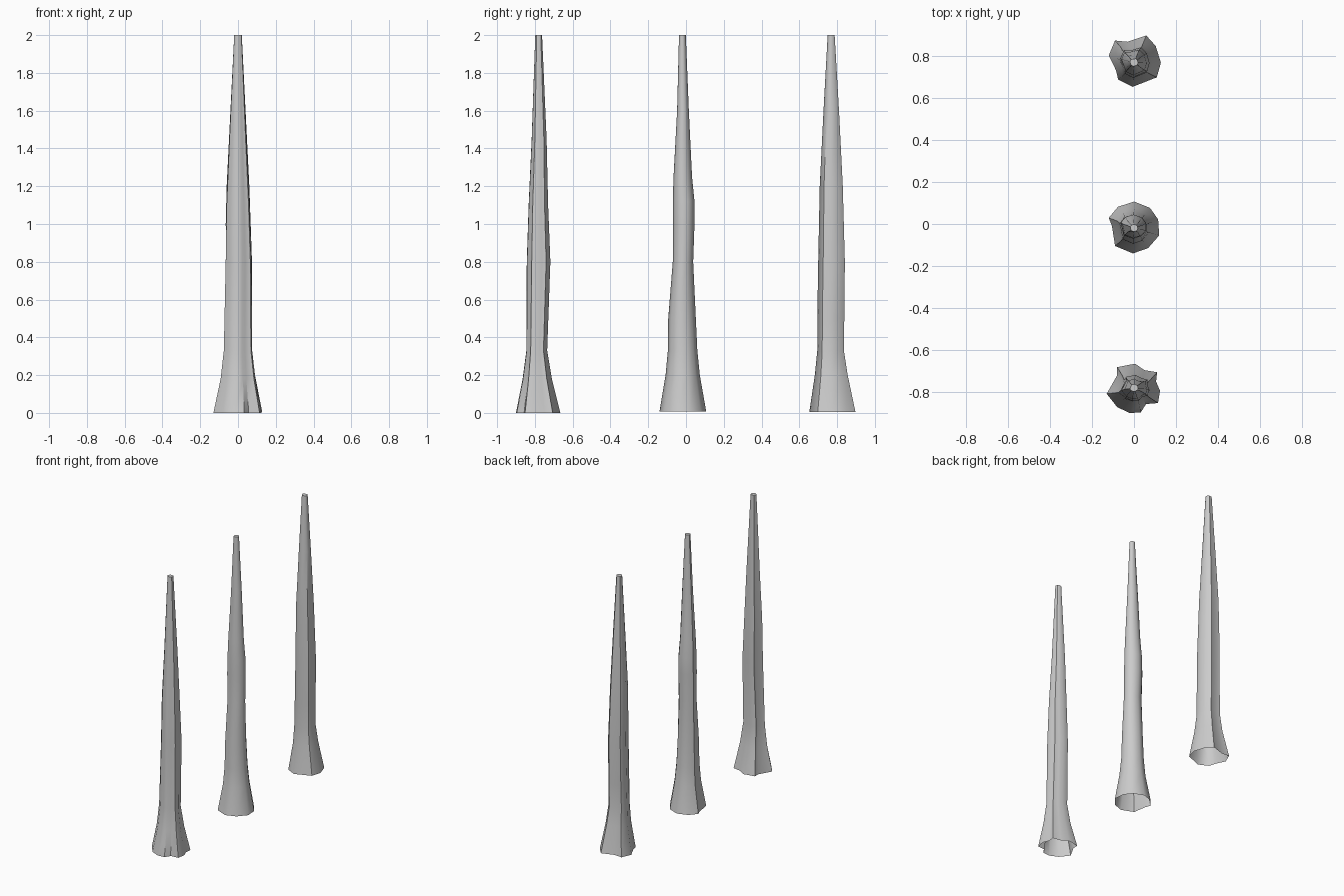
import bpy, bmesh, math


def normalise(points):
    # Fit an outline to a -1..1 box, so each ring can be placed by its extents
    xs, ys = [p[0] for p in points], [p[1] for p in points]
    cx, cy = (min(xs) + max(xs)) / 2, (min(ys) + max(ys)) / 2
    hx, hy = (max(xs) - min(xs)) / 2, (max(ys) - min(ys)) / 2
    return [((x - cx) / hx, (y - cy) / hy) for x, y in points]


def trunk(name, outline, rings):
    # rings: z, x min, x max, y min, y max, share of root outline kept
    base = normalise(outline)
    bm = bmesh.new()
    loops = []
    for z, x0, x1, y0, y1, keep in rings:
        shape = []
        for x, y in base:
            a = math.atan2(y, x)
            shape.append((x * keep + math.cos(a) * (1 - keep),
                          y * keep + math.sin(a) * (1 - keep)))
        shape = normalise(shape)
        loops.append([bm.verts.new(((x0 + x1) / 2 + x * (x1 - x0) / 2,
                                    (y0 + y1) / 2 + y * (y1 - y0) / 2, z))
                      for x, y in shape])
    n = len(base)
    for lo, hi in zip(loops, loops[1:]):
        for i in range(n):
            j = (i + 1) % n
            bm.faces.new((lo[i], lo[j], hi[j], hi[i]))
    bm.faces.new(loops[-1])  # cut top, root end stays open
    bm.normal_update()
    mesh = bpy.data.meshes.new(name)
    bm.to_mesh(mesh)
    bm.free()
    ob = bpy.data.objects.new(name, mesh)
    bpy.context.collection.objects.link(ob)
    bpy.ops.object.select_all(action='DESELECT')
    ob.select_set(True)
    bpy.context.view_layer.objects.active = ob
    bpy.ops.object.shade_smooth_by_angle(angle=math.radians(50))


# Fluted front trunk
trunk("front_trunk",
      [(0.124, -0.786), (0.105, -0.743), (0.11, -0.70), (0.05, -0.69), (0.005, -0.66),
       (-0.08, -0.676), (-0.08, -0.714), (-0.13, -0.80), (-0.08, -0.862), (-0.02, -0.89),
       (0.033, -0.886), (0.057, -0.848), (0.114, -0.843)],
      [(0, -.13, .124, -.90, -.665, 1), (.18, -.092, .092, -.865, -.71, .95),
       (.33, -.075, .075, -.845, -.735, .85), (.8, -.065, .072, -.843, -.718, .75),
       (1.1, -.06, .062, -.833, -.73, .7), (1.45, -.045, .045, -.817, -.738, .6),
       (2, -.02, .02, -.798, -.762, .5)])

# Gently bent middle trunk
trunk("middle_trunk",
      [(0.12, -0.05), (0.115, 0.025), (0.076, 0.08), (0, 0.11), (-0.076, 0.085),
       (-0.12, 0.033), (-0.105, -0.005), (-0.09, -0.10), (-0.005, -0.135), (0.067, -0.11)],
      [(.008, -.12, .12, -.14, .107, 1), (.2, -.085, .088, -.108, .073, .9),
       (.33, -.075, .075, -.096, .06, .8), (.5, -.07, .068, -.094, .052, .8),
       (.8, -.062, .06, -.07, .038, .8), (1.0, -.065, .06, -.07, .045, .8),
       (1.12, -.062, .058, -.07, .045, .8), (1.25, -.055, .05, -.066, .032, .7),
       (1.6, -.038, .036, -.047, .015, .6), (2, -.018, .018, -.037, -.001, .5)])

# Rear trunk with one large root lobe
trunk("rear_trunk",
      [(0.13, 0.77), (0.105, 0.85), (0.06, 0.90), (-0.03, 0.87), (-0.09, 0.876),
       (-0.12, 0.805), (-0.086, 0.735), (-0.075, 0.69), (-0.005, 0.655), (0.11, 0.70)],
      [(.005, -.12, .128, .653, .897, 1), (.2, -.082, .09, .682, .856, .95),
       (.33, -.072, .075, .695, .836, .9), (.5, -.068, .074, .695, .838, .9),
       (.8, -.065, .074, .70, .841, .85), (1.2, -.06, .06, .708, .83, .8),
       (1.6, -.04, .04, .728, .81, .6), (2, -.02, .02, .75, .787, .5)])
